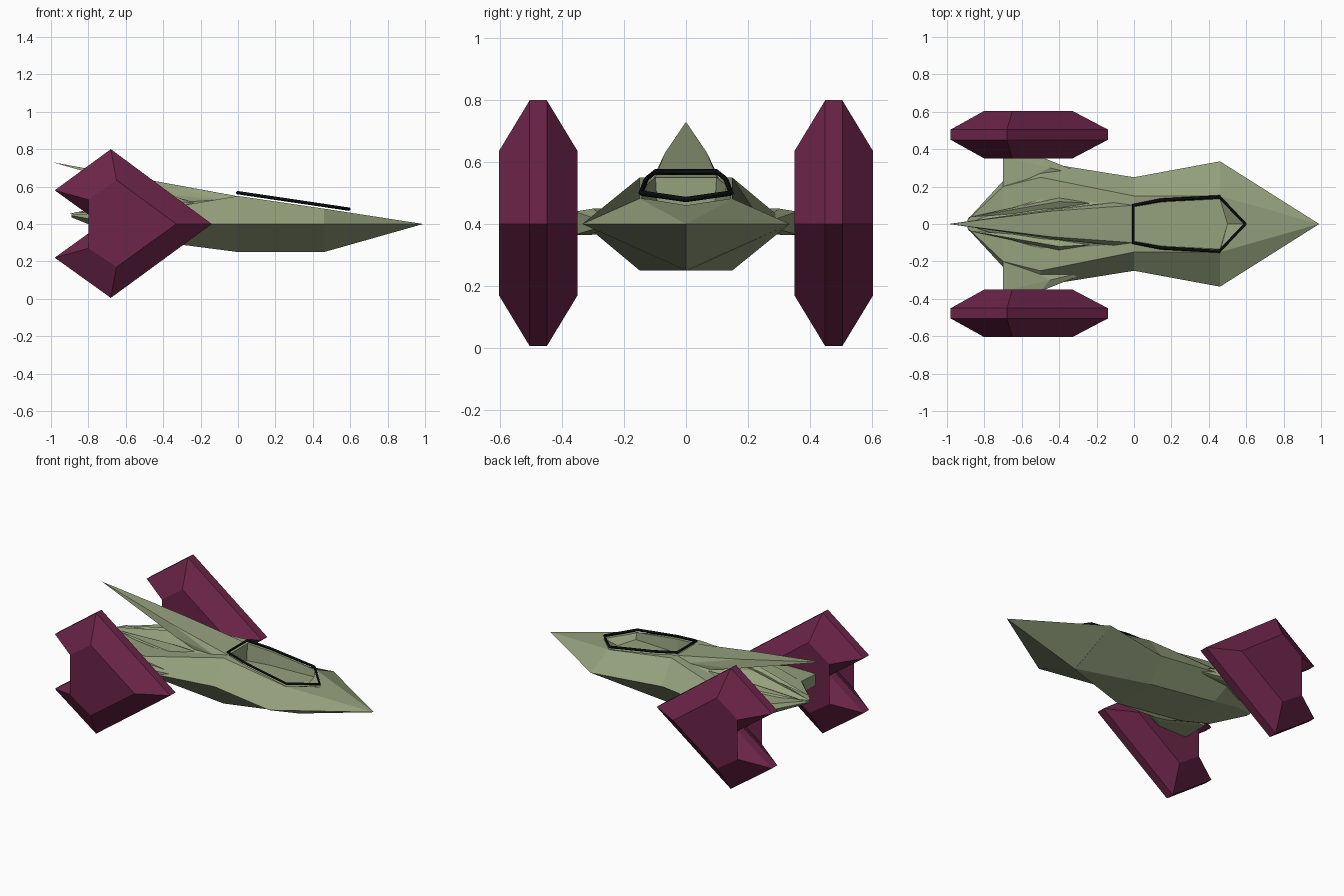
import bpy, bmesh

if "Cube" in bpy.data.objects:
    bpy.data.objects.remove(bpy.data.objects["Cube"])


def material(name, rgb):
    m = bpy.data.materials.new(name)
    m.diffuse_color = (*rgb, 1)
    m.use_nodes = True
    m.node_tree.nodes["Principled BSDF"].inputs["Base Color"].default_value = m.diffuse_color
    return m


GREEN = material("sage green", (0.30, 0.355, 0.205))
PLUM = material("plum", (0.15, 0.018, 0.066))
BLACK = material("black", (0.003, 0.004, 0.004))


def finish(name, bm, mat):
    bmesh.ops.remove_doubles(bm, verts=bm.verts, dist=0.0005)
    bmesh.ops.recalc_face_normals(bm, faces=bm.faces)
    me = bpy.data.meshes.new(name)
    bm.to_mesh(me)
    bm.free()
    ob = bpy.data.objects.new(name, me)
    bpy.context.collection.objects.link(ob)
    if mat:
        me.materials.append(mat)
    return ob


def loft(name, rings, mat):
    """Skin a list of equal-length closed rings and cap both ends."""
    bm = bmesh.new()
    rows = [[bm.verts.new(p) for p in r] for r in rings]
    n = len(rows[0])
    for a, b in zip(rows, rows[1:]):
        for i in range(n):
            j = (i + 1) % n
            bm.faces.new((a[i], a[j], b[j], b[i]))
    bm.faces.new(rows[0])
    bm.faces.new(rows[-1])
    bmesh.ops.triangulate(bm, faces=[f for f in bm.faces if len(f.verts) > 4])
    return finish(name, bm, mat)


def hull_of(name, points, mat):
    """Convex solid around a few corner points."""
    bm = bmesh.new()
    for p in points:
        bm.verts.new(p)
    res = bmesh.ops.convex_hull(bm, input=bm.verts)
    loose = {v for v in res["geom_interior"] if isinstance(v, bmesh.types.BMVert)}
    bmesh.ops.delete(bm, geom=list(loose), context="VERTS")
    return finish(name, bm, mat)


def both(points):
    return [(x, s * y, z) for x, y, z in points for s in (1, -1)]


# Front fuselage: pointed nose to the waist
nose = hull_of("nose", [(0.99, 0, 0.40), (0.46, 0, 0.25)] +
               both([(0.46, 0.15, 0.482), (0.46, 0.335, 0.40)]), GREEN)


def section(x, ty, tz, sy, sz, by, bz):
    return [(x, ty, tz), (x, sy, sz), (x, by, bz),
            (x, -by, bz), (x, -sy, sz), (x, -ty, tz)]


body = loft("body", [
    section(0.46, 0.15, 0.482, 0.335, 0.40, 0.004, 0.25),
    section(0.0, 0.15, 0.55, 0.25, 0.40, 0.15, 0.25),
    section(-0.50, 0.25, 0.465, 0.33, 0.40, 0.15, 0.315),
    section(-0.70, 0.20, 0.45, 0.23, 0.41, 0.13, 0.36),
    section(-0.89, 0.02, 0.455, 0.024, 0.445, 0.015, 0.435)], GREEN)

# Cockpit opening, cut through the top of both front parts
rim = [(0.0, 0.10), (0.15, 0.128), (0.46, 0.146), (0.60, 0),
       (0.46, -0.146), (0.15, -0.128), (0.0, -0.10)]
floor = [(min(x, 0.47), y * 0.92) for x, y in rim]
floor[3] = (0.50, 0)
cutter = loft("cockpit_cutter",
              [[(x, y, 0.44) for x, y in floor],
               [(x, y, 0.57 - 0.18 * x) for x, y in rim],
               [(x, y, 0.70) for x, y in rim]], None)
for ob in (nose, body):
    mod = ob.modifiers.new("cockpit", "BOOLEAN")
    mod.operation = "DIFFERENCE"
    mod.solver = "EXACT"
    mod.object = cutter
    bpy.context.view_layer.objects.active = ob
    bpy.ops.object.modifier_apply(modifier=mod.name)
bpy.data.objects.remove(cutter)

# Black frame floating just above the opening
cu = bpy.data.curves.new("cockpit_frame", "CURVE")
cu.dimensions = "3D"
cu.bevel_depth = 0.009
cu.bevel_resolution = 0
sp = cu.splines.new("POLY")
sp.points.add(len(rim) - 1)
for p, (x, y) in zip(sp.points, rim):
    p.co = (x - 0.005, y, 0.568 - 0.148 * x, 1)
sp.use_cyclic_u = True
cu.materials.append(BLACK)
bpy.context.collection.objects.link(bpy.data.objects.new("cockpit_frame", cu))

# Long tail spike rising from behind the cockpit
hull_of("tail_spike", [(-0.99, 0, 0.73)] + both([
    (-0.005, 0.10, 0.549), (-0.10, 0.115, 0.53), (-0.18, 0.105, 0.50),
    (-0.45, 0.068, 0.63), (-0.40, 0.085, 0.56)]), GREEN)

# Rear deck ridge below the spike
hull_of("rear_ridge", [(-0.90, 0, 0.455), (-0.50, 0, 0.54)] + both([
    (-0.08, 0.12, 0.53), (-0.50, 0.13, 0.47), (-0.85, 0.03, 0.44)]), GREEN)

# Pod outlines: rim and the smaller flat side, as swept arrowheads
OUTER = [(-0.14, 0.40), (-0.68, 0.80), (-0.98, 0.58),
         (-0.73, 0.40), (-0.98, 0.22), (-0.68, 0.005)]
SIDE = [(-0.33, 0.40), (-0.65, 0.635), (-0.80, 0.53),
        (-0.625, 0.40), (-0.80, 0.27), (-0.65, 0.17)]
for s, side in ((1, "left"), (-1, "right")):
    # Engine pod
    loft(side + "_pod", [[(x, s * y, 0.0 + z) for x, z in prof]
         for y, prof in ((0.35, SIDE), (0.45, OUTER), (0.505, OUTER), (0.605, SIDE))], PLUM)
    # Stub wing joining hull to pod
    hull_of(side + "_stub_wing", [(x, s * y, z) for x, y, z in (
        (-0.20, 0.24, 0.40), (-0.43, 0.32, 0.40),
        (-0.45, 0.30, 0.45), (-0.50, 0.36, 0.44), (-0.70, 0.36, 0.44),
        (-0.50, 0.36, 0.365), (-0.70, 0.36, 0.365), (-0.45, 0.31, 0.365),
        (-0.70, 0.18, 0.45), (-0.70, 0.18, 0.37))], GREEN)
    # Slim blade beside the spike
    hull_of(side + "_blade", [(x, s * y, z) for x, y, z in (
        (-0.17, 0.108, 0.51), (-0.40, 0.12, 0.525), (-0.40, 0.075, 0.50),
        (-0.40, 0.14, 0.48), (-0.89, 0.035, 0.46))], GREEN)
